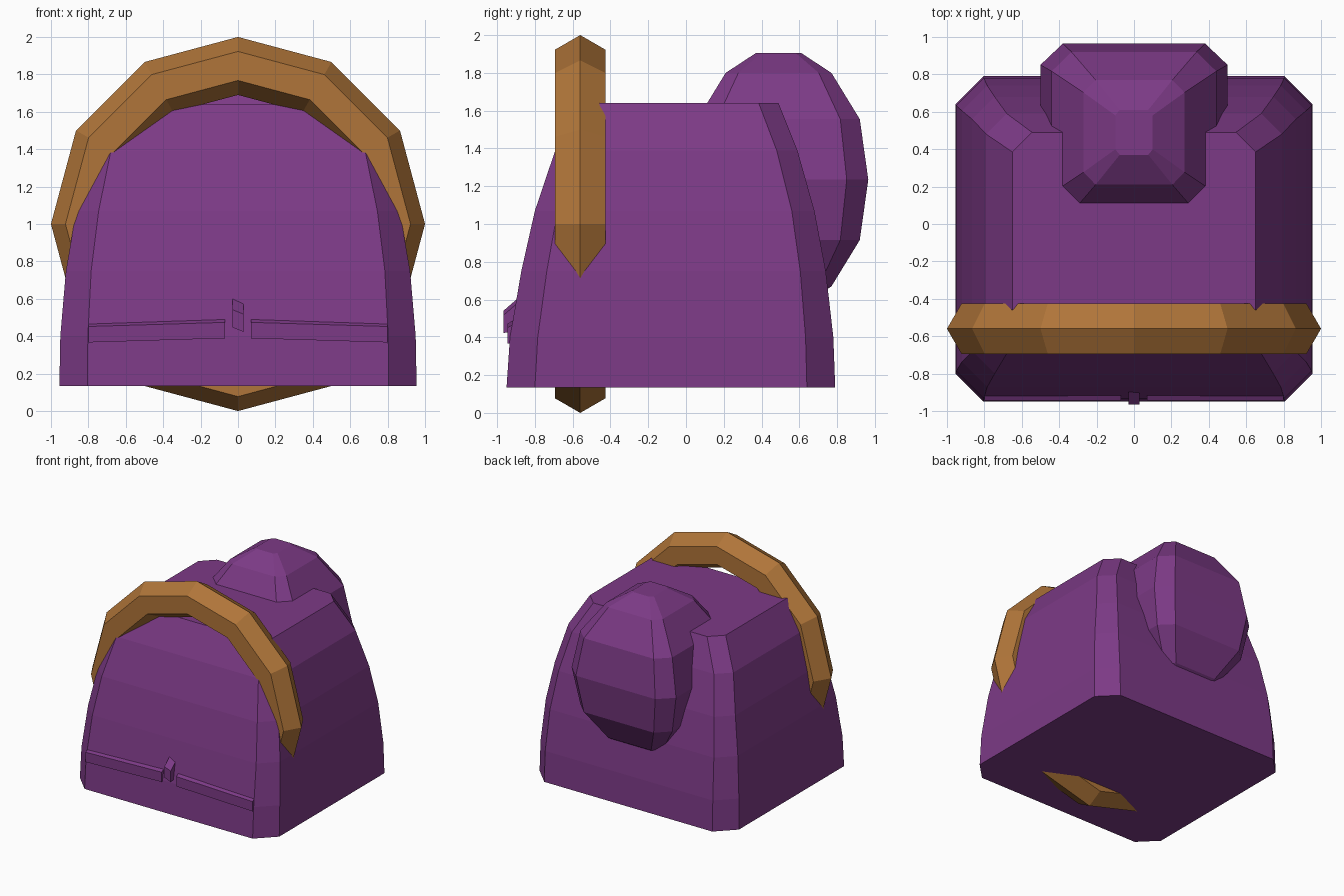
import bpy, bmesh, math

if "Cube" in bpy.data.objects:
    bpy.data.objects.remove(bpy.data.objects["Cube"])


def material(name, rgb):
    m = bpy.data.materials.new(name)
    m.diffuse_color = (*rgb, 1)
    m.use_nodes = True
    m.node_tree.nodes["Principled BSDF"].inputs["Base Color"].default_value = m.diffuse_color
    return m


PURPLE = material("purple hair", (0.202, 0.042, 0.238))
BROWN = material("brown band", (0.434, 0.178, 0.041))


def loft(name, rings, mat):
    """Closed solid skinned through rings of equal point count."""
    bm = bmesh.new()
    loops = [[bm.verts.new(p) for p in ring] for ring in rings]
    n = len(loops[0])
    for a, b in zip(loops, loops[1:]):
        for i in range(n):
            j = (i + 1) % n
            bm.faces.new((a[i], a[j], b[j], b[i]))
    bm.faces.new(loops[0])
    bm.faces.new(loops[-1])
    bmesh.ops.recalc_face_normals(bm, faces=bm.faces)
    me = bpy.data.meshes.new(name)
    bm.to_mesh(me)
    bm.free()
    me.materials.append(mat)
    ob = bpy.data.objects.new(name, me)
    bpy.context.collection.objects.link(ob)
    return ob


def octagon(z, x, yf, yb, cx, cy):
    """Rectangle with chamfered corners at height z."""
    return [(x - cx, yf, z), (x, yf + cy, z), (x, yb - cy, z), (x - cx, yb, z),
            (cx - x, yb, z), (-x, yb - cy, z), (-x, yf + cy, z), (cx - x, yf, z)]


# Main hair mass: height, half width, front, back, corner chamfer
levels = [(0.135, 0.955, -0.95, 0.79, 0.15), (0.40, 0.95, -0.932, 0.78, 0.147),
          (0.75, 0.92, -0.872, 0.74, 0.135), (1.07, 0.865, -0.80, 0.68, 0.12),
          (1.39, 0.79, -0.692, 0.59, 0.11), (1.64, 0.65, -0.56, 0.49, 0.105)]
loft("hair_body", [octagon(z, x, f, b, c, c) for z, x, f, b, c in levels], PURPLE)

# Bun: height offset, half width, half depth, mirrored below its middle
half = [(0.67, 0.10, 0.12), (0.565, 0.27, 0.28), (0.32, 0.44, 0.43), (0, 0.5, 0.475)]
bun = half + [(-z, x, y) for z, x, y in half[-2::-1]]
loft("bun", [octagon(1.235 + z, x, 0.49 - y, 0.49 + y, 0.24 * x, 0.24 * y)
             for z, x, y in bun], PURPLE)

# Hair band: a full low-poly ring
bpy.ops.mesh.primitive_torus_add(major_segments=12, minor_segments=6,
                                 major_radius=0.845, minor_radius=0.155,
                                 location=(0, -0.56, 1.0), rotation=(math.pi / 2, 0, 0))
band = bpy.context.object
band.name = "hair_band"
band.data.materials.append(BROWN)

# Fringe strips, one on each side of the front
strip = [(-0.944, 0.365), (-0.944, 0.45), (-0.90, 0.475), (-0.87, 0.365)]
for side, label in ((-1, "left"), (1, "right")):
    loft("fringe_strip_" + label,
         [[(side * x, y, z + dz) for y, z in strip] for x, dz in ((0.07, 0.024), (0.80, 0.002))],
         PURPLE)

# Small knot between the strips
knot = [(-0.965, 0.435), (-0.965, 0.53), (-0.89, 0.595), (-0.87, 0.45)]
loft("fringe_knot",
     [[(x, y, z - 0.4 * x) for y, z in knot] for x in (-0.03, 0.03)], PURPLE)
